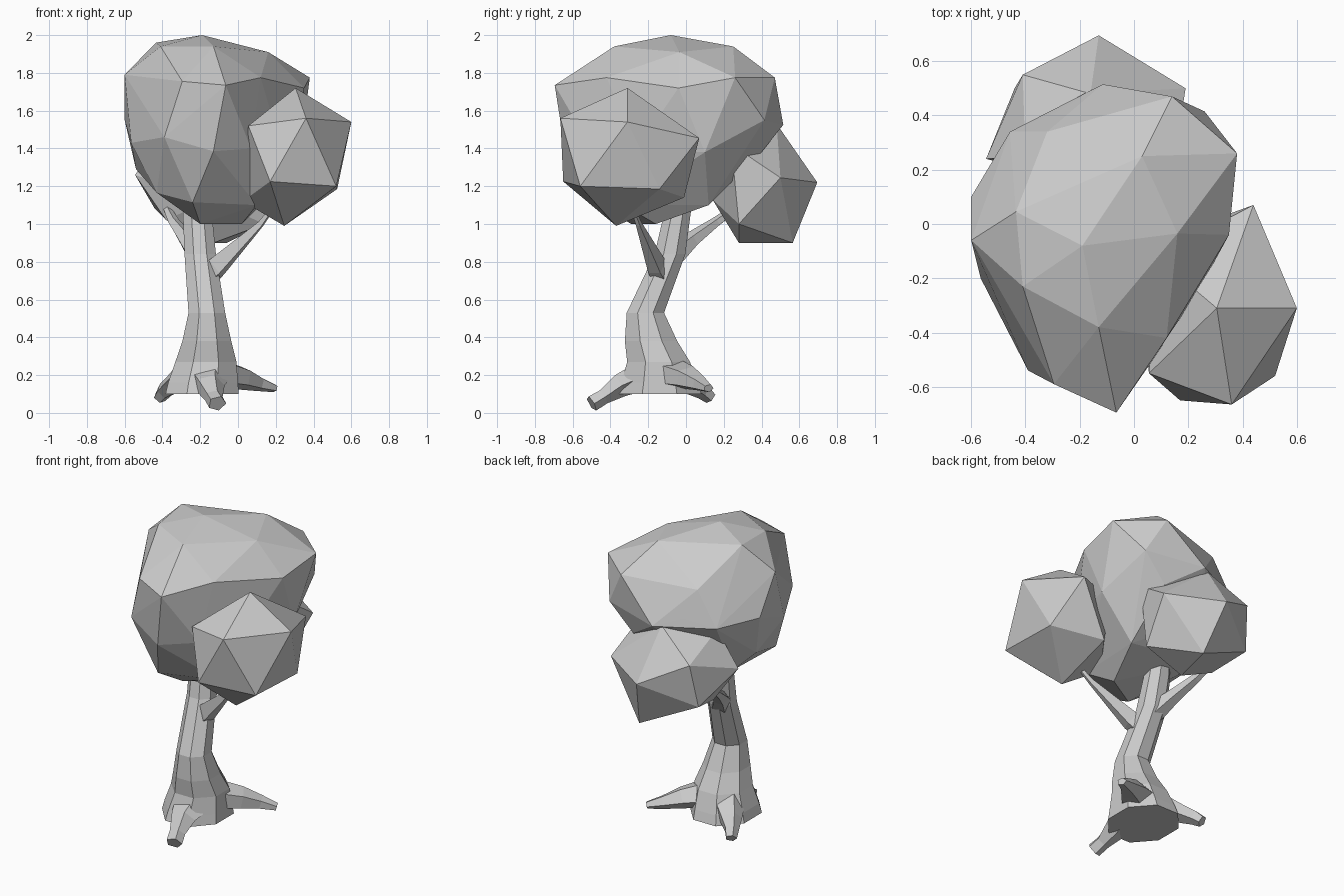
import bpy, bmesh, math
from mathutils import Vector


def finish(name, bm):
    bmesh.ops.recalc_face_normals(bm, faces=bm.faces)
    me = bpy.data.meshes.new(name)
    bm.to_mesh(me)
    bm.free()
    ob = bpy.data.objects.new(name, me)
    bpy.context.collection.objects.link(ob)
    return ob


def clump(name, points):
    """Faceted foliage: convex hull around a few corner points."""
    bm = bmesh.new()
    for p in points:
        bm.verts.new(p)
    bmesh.ops.convex_hull(bm, input=bm.verts[:])
    loose = [v for v in bm.verts if not v.link_faces]
    bmesh.ops.delete(bm, geom=loose, context='VERTS')
    return finish(name, bm)


def tube(name, path, sides, level=False):
    """Tapered limb: path of (x, y, z, side radius, other radius)."""
    bm = bmesh.new()
    pts = [Vector(p[:3]) for p in path]
    rings = []
    for i, p in enumerate(path):
        if level:
            u, v = Vector((1, 0, 0)), Vector((0, 1, 0))
        else:
            d = (pts[min(i + 1, len(pts) - 1)] - pts[max(i - 1, 0)]).normalized()
            u = d.cross(Vector((0, 0, 1))).normalized()
            v = u.cross(d)
        ring = []
        for k in range(sides):
            a = 2 * math.pi * (k + 0.5) / sides
            ring.append(bm.verts.new(pts[i] + u * p[3] * math.cos(a) + v * p[4] * math.sin(a)))
        rings.append(ring)
    for a, b in zip(rings, rings[1:]):
        for k in range(sides):
            n = (k + 1) % sides
            bm.faces.new((a[k], a[n], b[n], b[k]))
    bm.faces.new(rings[0][::-1])
    bm.faces.new(rings[-1])
    return finish(name, bm)


# Trunk: flared foot, leaning and bending up into the crown
tube("trunk", [
    (-0.19, -0.14, 0.10, 0.21, 0.24),
    (-0.185, -0.14, 0.16, 0.20, 0.22),
    (-0.17, -0.145, 0.27, 0.175, 0.18),
    (-0.165, -0.185, 0.38, 0.14, 0.15),
    (-0.165, -0.215, 0.53, 0.105, 0.107),
    (-0.2, -0.085, 0.84, 0.09, 0.088),
    (-0.215, -0.045, 1.06, 0.083, 0.076),
    (-0.22, -0.03, 1.25, 0.07, 0.065)], 8, level=True)

# Roots
tube("front_root", [
    (-0.16, -0.22, 0.20, 0.13, 0.085),
    (-0.15, -0.35, 0.145, 0.08, 0.065),
    (-0.13, -0.44, 0.085, 0.05, 0.042),
    (-0.11, -0.50, 0.05, 0.05, 0.045)], 5)
tube("right_root", [
    (-0.10, -0.08, 0.21, 0.12, 0.085),
    (0.02, 0.01, 0.185, 0.085, 0.065),
    (0.11, 0.075, 0.155, 0.05, 0.042),
    (0.195, 0.12, 0.13, 0.03, 0.022)], 5)
tube("left_root", [
    (-0.25, -0.07, 0.21, 0.11, 0.085),
    (-0.34, 0.03, 0.15, 0.07, 0.055),
    (-0.39, 0.09, 0.115, 0.045, 0.045),
    (-0.415, 0.13, 0.08, 0.035, 0.035)], 5)

# Branches holding the two side clumps
tube("right_branch", [
    (-0.20, -0.10, 0.70, 0.06, 0.085),
    (-0.11, -0.155, 0.775, 0.05, 0.065),
    (0.12, -0.25, 1.00, 0.016, 0.02),
    (0.18, -0.28, 1.08, 0.012, 0.012)], 4)
tube("back_branch", [
    (-0.20, -0.08, 0.82, 0.07, 0.07),
    (-0.27, 0.03, 0.915, 0.05, 0.045),
    (-0.34, 0.16, 1.01, 0.032, 0.028),
    (-0.38, 0.27, 1.09, 0.02, 0.02)], 5)

# Foliage clumps
clump("main_foliage", [
    (-0.19, -0.08, 2.0), (-0.435, 0.045, 1.96), (-0.41, -0.23, 1.94),
    (-0.13, -0.38, 1.94), (0.16, -0.035, 1.91), (0.03, 0.25, 1.94),
    (-0.32, 0.34, 1.75), (-0.27, 0.42, 1.58), (-0.6, -0.06, 1.79),
    (-0.295, -0.59, 1.755), (-0.065, -0.695, 1.735), (0.12, -0.42, 1.775),
    (0.35, -0.04, 1.72), (0.38, 0.26, 1.775), (0.14, 0.47, 1.775),
    (-0.115, 0.515, 1.525), (0.26, 0.415, 1.55), (-0.457, 0.34, 1.53),
    (-0.6, 0.1, 1.55), (-0.565, -0.2, 1.43), (-0.39, -0.54, 1.46),
    (-0.13, -0.64, 1.385), (0.07, -0.5, 1.4), (0.23, -0.26, 1.4),
    (0.33, 0.1, 1.38), (0.1, 0.4, 1.38), (-0.54, 0.05, 1.29),
    (-0.43, -0.31, 1.165), (-0.24, -0.48, 1.115), (-0.2, -0.29, 1.0),
    (0.02, -0.16, 1.0), (-0.42, 0.12, 1.17), (-0.1, 0.22, 1.22),
    (0.12, 0.12, 1.1), (0.1, -0.33, 1.1)])
clump("right_foliage", [
    (0.305, -0.31, 1.72), (0.6, -0.31, 1.54), (0.36, -0.665, 1.56),
    (0.055, -0.55, 1.52), (0.08, -0.12, 1.51), (0.44, 0.07, 1.455),
    (0.52, -0.56, 1.2), (0.17, -0.65, 1.225), (0.525, -0.14, 1.185),
    (0.025, -0.28, 1.12), (0.22, -0.01, 1.14), (0.245, -0.37, 0.99)])
clump("back_foliage", [
    (-0.13, 0.695, 1.22), (-0.41, 0.55, 1.36), (-0.44, 0.5, 1.08),
    (0.19, 0.5, 1.245), (-0.545, 0.24, 1.26), (-0.06, 0.565, 0.9),
    (-0.13, 0.28, 0.9), (0.14, 0.28, 1.0), (-0.38, 0.26, 1.02),
    (-0.16, 0.48, 1.53), (-0.15, 0.14, 1.13), (0.15, 0.24, 1.42),
    (-0.4, 0.25, 1.48)])
